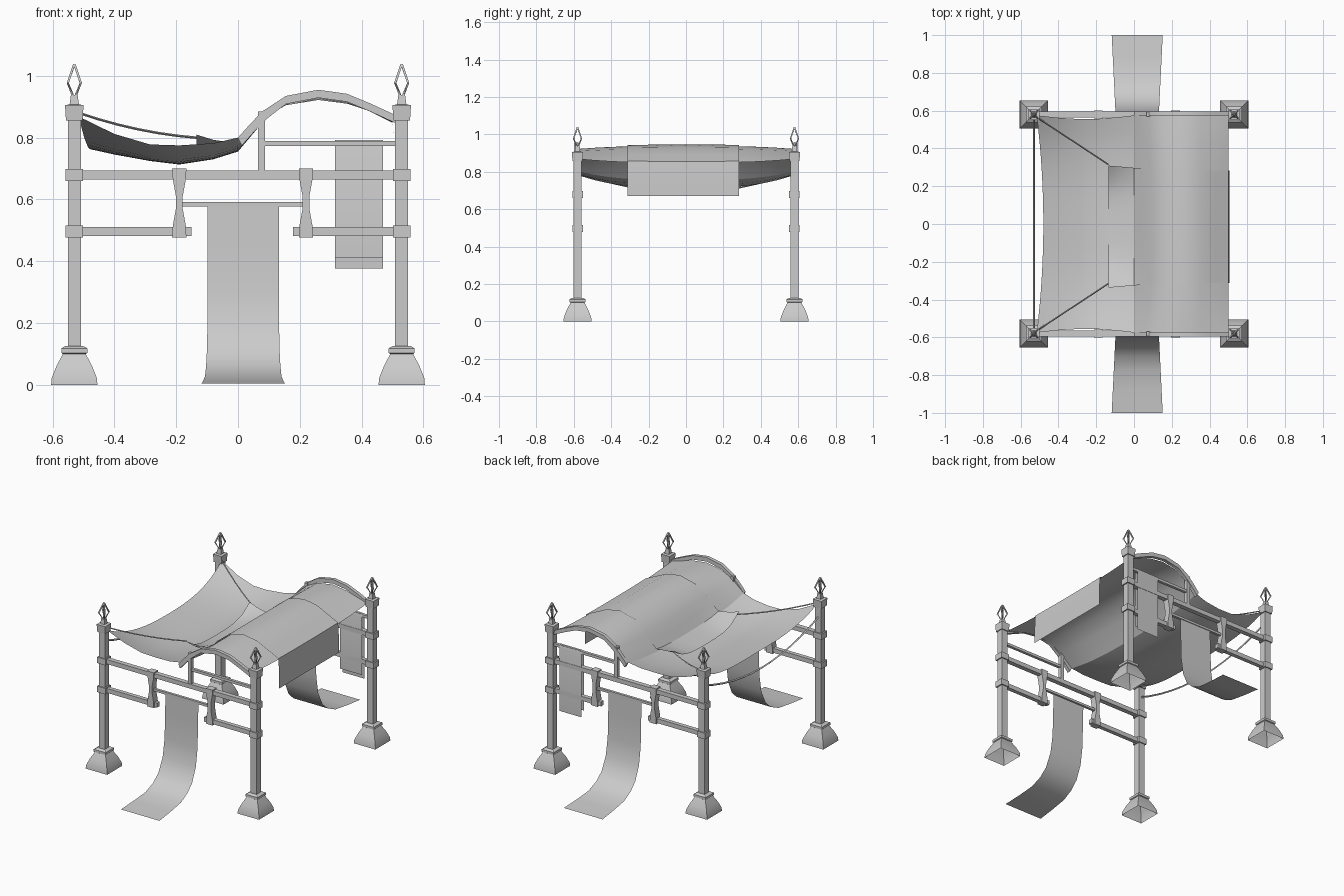
import bpy
import bmesh
import math
from mathutils import Vector

if "Cube" in bpy.data.objects:
    bpy.data.objects.remove(bpy.data.objects["Cube"], do_unlink=True)

mat = bpy.data.materials.new("plain grey")
mat.use_nodes = True
GREY = (0.6, 0.6, 0.6, 1)
mat.diffuse_color = GREY
mat.node_tree.nodes["Principled BSDF"].inputs["Base Color"].default_value = GREY
made = []
PX, PY = 0.53, 0.58


def finish(name, bm, solid=True):
    if solid:
        bmesh.ops.recalc_face_normals(bm, faces=bm.faces)
    mesh = bpy.data.meshes.new(name)
    bm.to_mesh(mesh)
    bm.free()
    mesh.materials.append(mat)
    ob = bpy.data.objects.new(name, mesh)
    bpy.context.collection.objects.link(ob)
    made.append(ob)
    return ob


def box(name, x0, x1, y, depth, z0, z1):
    prism(name, [(x0, z0), (x1, z0), (x1, z1), (x0, z1)], y, depth)


def prism(name, outline, y, depth):
    """Extrude an x-z outline along y."""
    bm = bmesh.new()
    face = bm.faces.new([bm.verts.new((x, y - depth / 2, z)) for x, z in outline])
    out = bmesh.ops.extrude_face_region(bm, geom=[face])
    moved = [v for v in out["geom"] if isinstance(v, bmesh.types.BMVert)]
    bmesh.ops.translate(bm, verts=moved, vec=(0, depth, 0))
    finish(name, bm)


def square_loft(name, x, y, profile):
    """Stack square rings given as (half width, height); the bottom stays open."""
    bm = bmesh.new()
    rings = [[bm.verts.new((x + a * h, y + b * h, z))
              for a, b in ((-1, -1), (1, -1), (1, 1), (-1, 1))] for h, z in profile]
    for lo, hi in zip(rings, rings[1:]):
        for i in range(4):
            j = (i + 1) % 4
            bm.faces.new((lo[i], lo[j], hi[j], hi[i]))
    bm.faces.new(rings[-1])
    finish(name, bm, solid=False)


def sheet(name, rows):
    """Single-layer cloth through rows of points."""
    bm = bmesh.new()
    grid = [[bm.verts.new(p) for p in row] for row in rows]
    for a, b in zip(grid, grid[1:]):
        for i in range(len(a) - 1):
            bm.faces.new((a[i], b[i], b[i + 1], a[i + 1]))
    return finish(name, bm, solid=False)


def rod(name, points, radius):
    """Thin square-section rod along a path."""
    bm = bmesh.new()
    rings = []
    for i, p in enumerate(points):
        p = Vector(p)
        d = Vector(points[min(i + 1, len(points) - 1)]) - Vector(points[max(i - 1, 0)])
        side = d.cross(Vector((0, 0, 1)))
        if side.length < 1e-5:
            side = Vector((p.y, -p.x, 0))
        side.normalize()
        up = side.cross(d).normalized()
        rings.append([bm.verts.new(p + radius * o) for o in (side, up, -side, -up)])
    for a, b in zip(rings, rings[1:]):
        for i in range(4):
            j = (i + 1) % 4
            bm.faces.new((a[i], a[j], b[j], b[i]))
    bm.faces.new(rings[0])
    bm.faces.new(rings[-1])
    finish(name, bm)


def lerp(table, x):
    for (x0, z0), (x1, z1) in zip(table, table[1:]):
        if x <= x1:
            return z0 + (z1 - z0) * (x - x0) / (x1 - x0)
    return table[-1][1]


# Corner posts with flared feet, bands and open diamond finials
POST = [(0.075, 0), (0.073, 0.022), (0.058, 0.06), (0.037, 0.1), (0.042, 0.103),
        (0.042, 0.118), (0.03, 0.125), (0.021, 0.125), (0.021, 0.856), (0.027, 0.856),
        (0.03, 0.905), (0.015, 0.908), (0.011, 0.938)]
for sx in (-1, 1):
    for sy in (-1, 1):
        x, y = sx * PX, sy * PY
        square_loft("corner_post", x, y, POST)
        for z in (0.477, 0.66):
            box("post_band", x - 0.029, x + 0.029, y, 0.056, z, z + 0.038)
        for a in (-1, 1):
            for b in (-1, 1):
                rod("finial_strut", [(x + a * .003, y + b * .003, 0.932),
                                     (x + a * .021, y + b * .021, 0.977),
                                     (x + a * .001, y + b * .001, 1.036)], 0.005)

# Front and back frames
ARCH = [(0, 0.80), (0.04, 0.845), (0.08, 0.886), (0.155, 0.935), (0.26, 0.955),
        (0.353, 0.942), (0.43, 0.91), (0.51, 0.873)]
BANNER = [(0.583, 0.588), (0.587, 0.45), (0.592, 0.3), (0.61, 0.19), (0.65, 0.105),
          (0.70, 0.06), (0.77, 0.028), (0.88, 0.014), (1.0, 0.004)]
for sy in (-1, 1):
    y = sy * PY
    box("upper_beam", -PX, PX, y, 0.03, 0.665, 0.693)
    box("lower_beam_right", -PX, -0.15, y, 0.026, 0.482, 0.51)
    box("lower_beam_left", 0.178, PX, y, 0.026, 0.482, 0.51)
    box("banner_rail", -0.18, 0.21, y, 0.016, 0.577, 0.592)
    box("arch_strut", 0.065, 0.088, y, 0.024, 0.69, 0.885)
    box("side_rail", 0.08, PX, y, 0.018, 0.773, 0.79)
    under = [(px + 0.012 * (px < 0.1), pz - 0.026) for px, pz in reversed(ARCH)]
    prism("arch_beam", ARCH + under, sy * 0.585, 0.022)
    for cx in (-0.19, 0.22):
        half = [(0.023, 0.477), (0.021, 0.515), (0.011, 0.57), (0.011, 0.61),
                (0.021, 0.665), (0.023, 0.70)]
        prism("waisted_bracket", [(cx + w, z) for w, z in half]
              + [(cx - w, z) for w, z in reversed(half)], y, 0.042)
    rows = []
    for by, bz in BANNER:
        w = 0.115 + 0.02 * max(0, (by - 0.59) / 0.41)
        rows.append([(0.017 - sy * w, sy * by, bz), (0.017 + sy * w, sy * by, bz)])
    sheet("ground_banner", rows)

# Cloth folded over the back side rail
FOLD = [(-0.013, 0.41), (-0.013, 0.775), (-0.007, 0.793), (0.007, 0.793),
        (0.013, 0.775), (0.013, 0.377)]
sheet("hanging_cloth", [[(0.314, PY + d, z), (0.469, PY + d, z)] for d, z in FOLD])

# Canopy cloth, sagging on the right and arched on the left
EDGE = [(-0.515, 0.868), (-0.4, 0.812), (-0.285, 0.778), (-0.19, 0.775), (-0.08, 0.782),
        (0, 0.80), (0.08, 0.868), (0.155, 0.905), (0.26, 0.922), (0.353, 0.91), (0.5, 0.868)]
MID = [(-0.515, 0.772), (-0.48, 0.763), (-0.33, 0.73), (-0.19, 0.713), (-0.08, 0.73),
       (0, 0.755), (0.08, 0.85), (0.155, 0.912), (0.26, 0.938), (0.353, 0.922), (0.5, 0.848)]


def canopy_z(x, t):
    s = abs(t) ** 3
    return lerp(EDGE, x) * s + lerp(MID, x) * (1 - s)


rows = []
for ex, _ in EDGE:
    bow = 0.02 * math.sin(math.pi * min(1, max(0, (ex + 0.515) / 0.515)))
    row = []
    for i in range(17):
        t = i / 8 - 1
        x = ex + (0.035 * (1 - t * t) if ex < -0.5 else 0)
        row.append((x, t * (0.575 - bow), canopy_z(x, t)))
    rows.append(row)
sheet("canopy", rows)

# Overlay cloth with lifted corners and a flap over the left edge
rows = []
for x in (-0.135, -0.08, 0, 0.04, 0.08, 0.155, 0.26, 0.353, 0.43, 0.5):
    half = 0.298 + 0.025 * max(0, min(1, (0.15 - x) / 0.28))
    lift = 0.07 * max(0, 1 - (x + 0.135) / 0.16)
    row = []
    for i in range(9):
        t = i / 4 - 1
        y = -0.014 + half * t
        row.append((x, y, canopy_z(x, y / 0.575) + 0.007 + lift * t ** 4))
    rows.append(row)
for x, z in ((0.505, 0.78), (0.505, 0.67)):
    rows.append([(x, p[1], z) for p in rows[-1]])
sheet("overlay_cloth", rows)

# Ties from the right posts to the overlay, and a rope between those posts
for sy in (-1, 1):
    path = []
    for i in range(7):
        t = i / 6
        path.append((-0.515 + 0.38 * t, sy * (0.565 - 0.25 * t),
                     0.88 - 0.08 * t - 0.05 * t * (1 - t)))
    rod("overlay_tie", path, 0.004)
rod("sagging_rope", [(-PX, PY * i / 6, 0.69 + 0.11 * (i / 6) ** 2) for i in range(-6, 7)], 0.006)

# Smooth the cloth, keep hard edges sharp
bpy.ops.object.select_all(action='DESELECT')
for ob in made:
    ob.select_set(True)
bpy.context.view_layer.objects.active = made[0]
bpy.ops.object.shade_smooth_by_angle(angle=math.radians(30))
